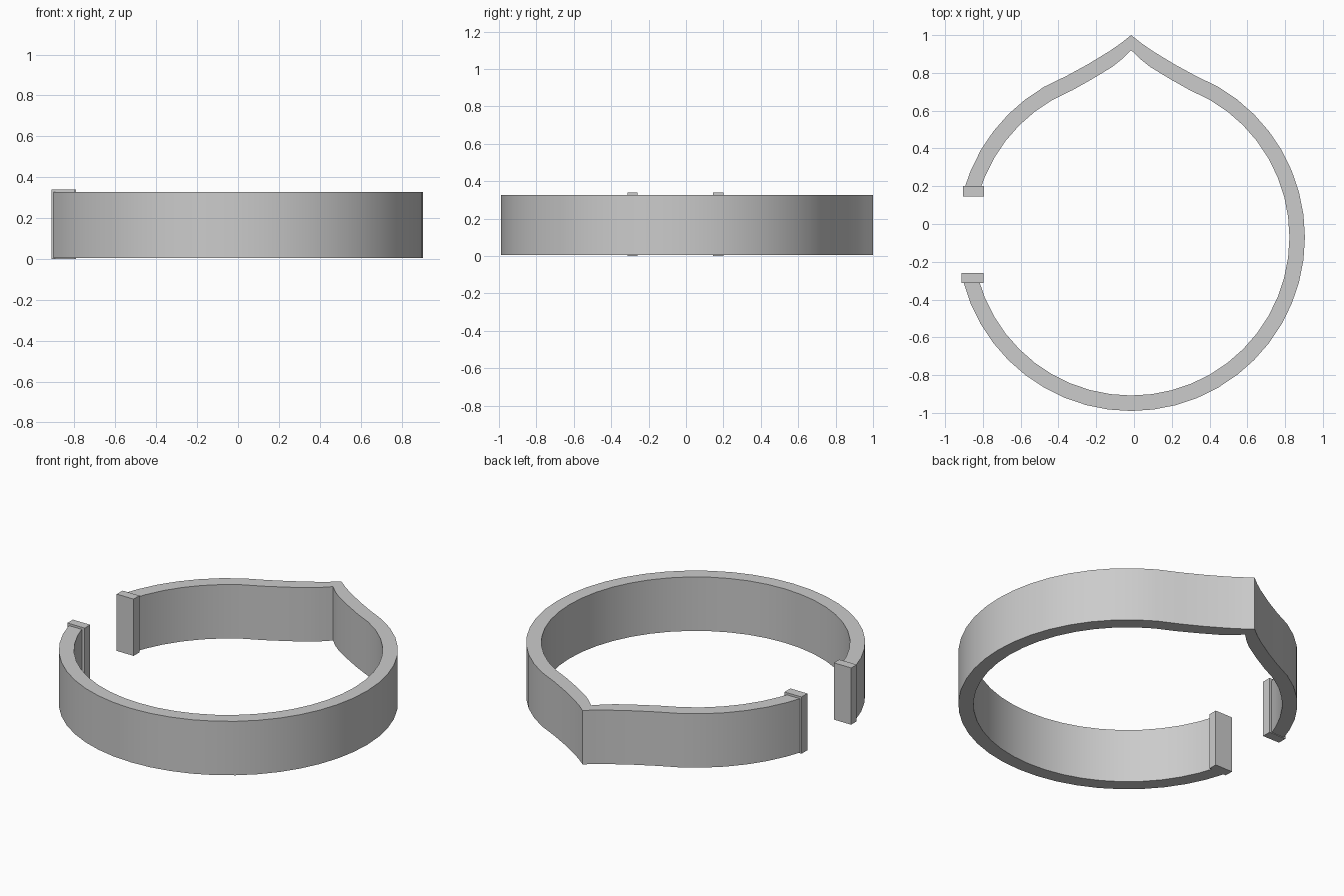
import bpy, bmesh, math

if "Cube" in bpy.data.objects:
    bpy.data.objects.remove(bpy.data.objects["Cube"])

CX, CY = -0.015, -0.07          # centre of the ring
Z0, Z1 = 0.004, 0.327           # band bottom and top


def finish(bm, name):
    bmesh.ops.recalc_face_normals(bm, faces=bm.faces[:])
    me = bpy.data.meshes.new(name)
    bm.to_mesh(me)
    bm.free()
    ob = bpy.data.objects.new(name, me)
    bpy.context.collection.objects.link(ob)
    return ob


def outline(r, tip):
    """Points from the upper-left end, over the tip, clockwise to the lower-left end.
    tip: offsets from the ring's axis, from the point outward."""
    def pt(deg):
        a = math.radians(deg)
        return (CX + r * math.cos(a), CY + r * math.sin(a))
    upper = 180 - math.degrees(math.asin((0.19 - CY) / r))
    lower = -180 + math.degrees(math.asin((CY + 0.30) / r))
    pts = [pt(upper)] + [pt(157.5 - 7.5 * i) for i in range(6)]
    pts += [(CX - dx, y) for dx, y in reversed(tip[1:])]
    pts += [(CX + dx, y) for dx, y in tip]
    pts += [pt(60 - 7.5 * i) for i in range(30)]
    return pts + [pt(lower)]


# Band: open ring with a pointed tip at the back
outer = outline(0.92, [(0, 1.0), (0.057, 0.955), (0.115, 0.915), (0.23, 0.845), (0.34, 0.785), (0.46, 0.727)][:5])
inner = outline(0.838, [(0, 0.92), (0.05, 0.872), (0.10, 0.832), (0.205, 0.768), (0.31, 0.709)])
# the upper-left arc needs its closing point at 120 degrees
for pts, r in ((outer, 0.92), (inner, 0.838)):
    pts.insert(7, (CX - r / 2, CY + r * math.sin(math.radians(60))))
    pts.pop(6)

bm = bmesh.new()
rings = [[bm.verts.new((x, y, z)) for x, y in pts]
         for pts, z in ((outer, Z0), (outer, Z1), (inner, Z1), (inner, Z0))]
for k in range(4):
    a, b = rings[k], rings[(k + 1) % 4]
    for i in range(len(a) - 1):
        bm.faces.new((a[i], a[i + 1], b[i + 1], b[i]))
for i in (0, -1):
    bm.faces.new([ring[i] for ring in rings])
band = finish(bm, "band")
bpy.context.view_layer.objects.active = band
band.select_set(True)
bpy.ops.object.shade_smooth_by_angle(angle=math.radians(30))

# End blocks closing both ends of the band
for name, x0, x1, y0, y1 in (("upper_end_block", -0.905, -0.793, 0.145, 0.2),
                             ("lower_end_block", -0.912, -0.797, -0.312, -0.26)):
    bm = bmesh.new()
    bmesh.ops.create_cube(bm, size=1)
    for v in bm.verts:
        v.co = (x1 if v.co.x > 0 else x0, y1 if v.co.y > 0 else y0, 0.34 if v.co.z > 0 else 0)
    finish(bm, name)
